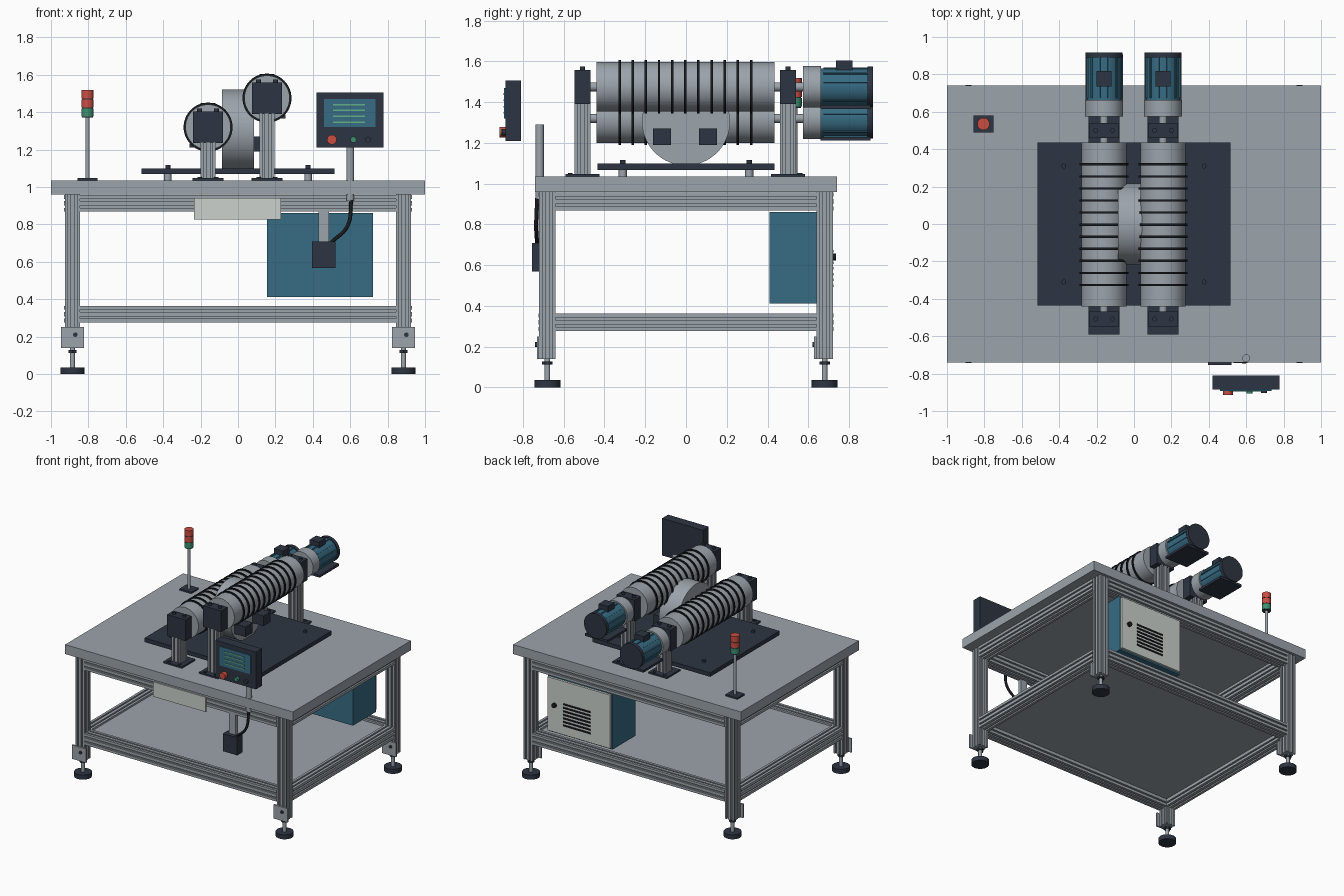
import bpy, bmesh, math
from mathutils import Vector, Matrix

if "Cube" in bpy.data.objects:
    bpy.data.objects.remove(bpy.data.objects["Cube"])


def material(name, r, g, b):
    m = bpy.data.materials.new(name)
    m.diffuse_color = (r, g, b, 1)
    m.use_nodes = True
    m.node_tree.nodes["Principled BSDF"].inputs["Base Color"].default_value = m.diffuse_color
    return m


GREY = material("aluminium grey", 0.33, 0.37, 0.41)
DARK = material("dark slate", 0.027, 0.036, 0.055)
BLACK = material("black rubber", 0.010, 0.011, 0.014)
TEAL = material("teal blue", 0.038, 0.150, 0.230)
PALE = material("pale panel", 0.60, 0.64, 0.61)
RED = material("signal red", 0.60, 0.075, 0.055)
GREEN = material("signal green", 0.045, 0.28, 0.16)
LIME = material("display green", 0.13, 0.42, 0.24)

TURN = {'x': Matrix.Rotation(math.pi / 2, 4, 'Y'),
        'y': Matrix.Rotation(-math.pi / 2, 4, 'X'),
        'z': Matrix.Identity(4)}


def finish(name, bm, mat, smooth=False):
    bmesh.ops.recalc_face_normals(bm, faces=bm.faces)
    me = bpy.data.meshes.new(name)
    bm.to_mesh(me)
    bm.free()
    me.materials.append(mat)
    ob = bpy.data.objects.new(name, me)
    bpy.context.collection.objects.link(ob)
    if smooth:
        bpy.ops.object.select_all(action='DESELECT')
        ob.select_set(True)
        bpy.context.view_layer.objects.active = ob
        bpy.ops.object.shade_smooth_by_angle(angle=math.radians(35))
    return ob


def box(name, x, y, z, mat):
    """Block from (min, max) pairs."""
    bm = bmesh.new()
    bmesh.ops.create_cube(bm, size=1)
    for v in bm.verts:
        v.co = [lo + (c + 0.5) * (hi - lo) for c, (lo, hi) in zip(v.co, (x, y, z))]
    return finish(name, bm, mat)


def around(c, half):
    return (c - half, c + half)


def rod(name, centre, axis, span, r, mat, seg=32):
    """Cylinder along an axis; centre gives the other two coordinates."""
    i = 'xyz'.index(axis)
    p = list(centre)
    p.insert(i, sum(span) / 2)
    bm = bmesh.new()
    bmesh.ops.create_cone(bm, cap_ends=True, segments=seg, radius1=r, radius2=r,
                          depth=span[1] - span[0],
                          matrix=Matrix.Translation(p) @ TURN[axis])
    return finish(name, bm, mat, True)


def slotted(name, centre, axis, span, mat=GREY, h=0.04):
    """Square extrusion with two slots on every side."""
    g, d = 0.006, 0.013
    side = [(h, -h)]
    for c in (-0.018, 0.018):
        side += [(h, c - g), (h - d, c - g), (h - d, c + g), (h, c + g)]
    i = 'xyz'.index(axis)
    bm = bmesh.new()
    verts = []
    for k in range(4):
        for a, b in side:
            for _ in range(k):
                a, b = -b, a
            p = [centre[0] + a, centre[1] + b]
            p.insert(i, span[0])
            verts.append(bm.verts.new(p))
    face = bm.faces.new(verts)
    ext = bmesh.ops.extrude_face_region(bm, geom=[face])
    move = Vector((0, 0, 0))
    move[i] = span[1] - span[0]
    bmesh.ops.translate(bm, vec=move,
                        verts=[e for e in ext['geom'] if isinstance(e, bmesh.types.BMVert)])
    return finish(name, bm, mat)


# Table top and lower shelf
box("table_top", (-1, 1), (-0.74, 0.74), (0.96, 1.035), GREY)
box("lower_shelf", (-0.86, 0.86), (-0.66, 0.66), (0.335, 0.35), GREY)

# Legs, levelling feet and foot brackets
for x in (-0.885, 0.885):
    for y in (-0.68, 0.68):
        slotted("leg", (x, y), 'z', (0.14, 0.96))
        rod("foot_pad", (x, y), 'z', (0, 0.036), 0.064, DARK)
        rod("foot_stem", (x, y), 'z', (0.03, 0.15), 0.014, GREY, 20)
        rod("foot_nut", (x, y), 'z', (0.113, 0.128), 0.026, DARK, 6)
        box("foot_bracket", around(x, 0.062), (y - 0.052, y - 0.04), (0.14, 0.25), GREY)
        rod("bracket_bolt", (x + 0.015, 0.21), 'y', (y - 0.06, y - 0.05), 0.012, DARK, 16)

# Frame rails
for z in (0.32, 0.912):
    for s in (-1, 1):
        slotted("long_rail", (s * 0.68, z), 'x', (-0.845, 0.845), h=0.044)
        slotted("side_rail", (s * 0.885, z), 'y', (-0.64, 0.64), h=0.044)

# Base plate with spacers and bolts
box("base_plate", (-0.517, 0.517), (-0.435, 0.435), (1.068, 1.1), DARK)
for x in (-0.375, 0.375):
    for y in (-0.31, 0.31):
        rod("plate_spacer", (x, y), 'z', (1.03, 1.07), 0.02, GREY, 16)
        rod("plate_bolt", (x, y), 'z', (1.1, 1.117), 0.013, DARK, 16)

# Central wheel and its sensor boxes
rod("central_wheel", (0, 1.305), 'x', (-0.085, 0.085), 0.216, GREY, 64)
for y in (-0.118, 0.108):
    box("sensor_box", (0.08, 0.18), around(y, 0.045), (1.19, 1.27), DARK)


def roller_unit(x, z):
    """One ribbed roller with its stands and drive motor."""
    rod("roller", (x, z), 'y', (-0.44, 0.435), 0.121, GREY, 64)
    for k in range(11):
        rod("roller_ring", (x, z), 'y', around(-0.326 + k * 0.0645, 0.006), 0.131, BLACK, 48)
    rod("roller_shaft", (x, z), 'y', (-0.5, 0.6), 0.022, GREY, 24)
    for y in (-0.508, 0.5):
        box("stand_foot", around(x, 0.082), around(y, 0.083), (1.035, 1.047), DARK)
        slotted("stand_post", (x, y), 'z', (1.045, z - 0.082))
        box("bearing_block", around(x, 0.08), around(y, 0.039), (z - 0.085, z + 0.083), DARK)
        for s in (-0.045, 0.045):
            rod("block_bolt", (x + s, y), 'z', (z + 0.08, z + 0.1), 0.013, DARK, 16)
            rod("foot_bolt", (x + s, y + math.copysign(0.06, y)), 'z',
                (1.045, 1.053), 0.012, DARK, 16)
    # Drive motor
    rod("gearbox", (x, z), 'y', (0.575, 0.662), 0.102, GREY, 48)
    rod("motor_body", (x, z), 'y', (0.66, 0.892), 0.091, TEAL, 48)
    for k in range(12):
        a = math.radians(15 + 30 * k)
        fin = box("motor_fin", (0.088, 0.097), (0.675, 0.892), (-0.004, 0.004), TEAL)
        fin.matrix_world = Matrix.Translation((x, 0, z)) @ Matrix.Rotation(a, 4, 'Y')
    rod("fan_cover", (x, z), 'y', (0.89, 0.917), 0.099, DARK, 48)
    box("terminal_box", around(x, 0.04), (0.735, 0.817), (z + 0.08, z + 0.128), DARK)
    box("motor_mount", around(x, 0.1), (0.66, 0.905), (z - 0.108, z - 0.09), DARK)


roller_unit(-0.16, 1.32)
roller_unit(0.155, 1.475)

# Signal tower
tx, ty = -0.805, 0.535
box("tower_foot", around(tx, 0.053), around(ty, 0.046), (1.035, 1.047), DARK)
rod("tower_pole", (tx, ty), 'z', (1.04, 1.38), 0.011, GREY, 20)
for z0, z1, m in ((1.378, 1.42, GREEN), (1.425, 1.468, RED), (1.474, 1.518, RED)):
    rod("tower_lamp", (tx, ty), 'z', (z0, z1), 0.033, m)
rod("tower_core", (tx, ty), 'z', (1.372, 1.5), 0.03, DARK)

# Control screen on its pole
rod("screen_pole", (0.6, -0.718), 'z', (0.925, 1.29), 0.021, GREY, 24)
box("screen_housing", (0.42, 0.777), (-0.885, -0.81), (1.21, 1.505), DARK)
box("screen_display", (0.46, 0.735), (-0.892, -0.885), (1.32, 1.47), TEAL)
for k in range(4):
    box("display_line", (0.508, 0.68), (-0.896, -0.89), around(1.44 - k * 0.031, 0.004), LIME)
for x, r, depth, m in ((0.502, 0.026, 0.03, RED), (0.617, 0.016, 0.022, GREEN),
                       (0.695, 0.016, 0.018, DARK)):
    rod("push_button", (x, 1.253), 'y', (-0.885 - depth, -0.884), r, m, 24)

# Junction box, hanger and cable
box("junction_box", (0.396, 0.522), (-0.755, -0.69), (0.568, 0.708), DARK)
box("box_hanger", (0.43, 0.487), (-0.724, -0.695), (0.7, 0.87), GREY)
cu = bpy.data.curves.new("cable", 'CURVE')
cu.dimensions = '3D'
cu.bevel_depth = 0.01
cu.bevel_resolution = 3
sp = cu.splines.new('BEZIER')
sp.bezier_points.add(2)
for p, co in zip(sp.bezier_points, ((0.606, -0.73, 0.93), (0.585, -0.735, 0.79), (0.5, -0.73, 0.705))):
    p.co = co
    p.handle_left_type = p.handle_right_type = 'AUTO'
cu.materials.append(BLACK)
bpy.context.collection.objects.link(bpy.data.objects.new("cable", cu))

# Front cover plate
box("front_plate", (-0.235, 0.23), (-0.733, -0.724), (0.825, 0.942), PALE)

# Electrical cabinet with vented door
box("cabinet", (0.155, 0.722), (0.41, 0.70), (0.412, 0.862), TEAL)
box("cabinet_door", (0.165, 0.715), (0.70, 0.718), (0.424, 0.848), PALE)
for k in range(7):
    box("door_vent", (0.335, 0.575), (0.717, 0.724), around(0.5 + k * 0.028, 0.006), BLACK)
rod("door_knob", (0.65, 0.64), 'y', (0.717, 0.735), 0.018, BLACK, 20)
